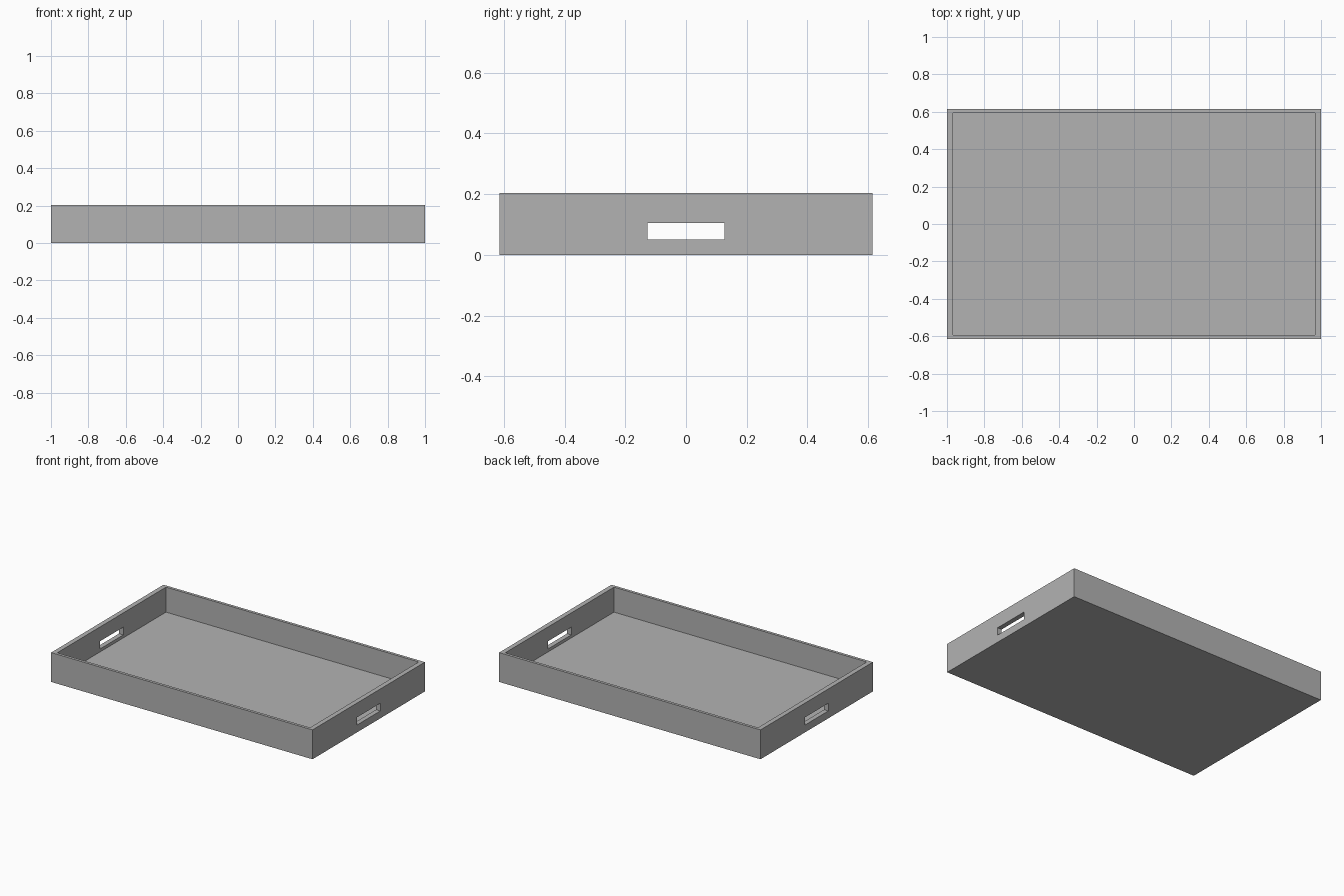
import bpy
import bmesh
from mathutils import Vector

# Remove the default cube
cube = bpy.data.objects.get("Cube")
if cube:
    bpy.data.objects.remove(cube, do_unlink=True)

LENGTH, DEPTH, HEIGHT = 2.0, 1.228, 0.203
END_WALL, SIDE_WALL, FLOOR = 0.033, 0.028, 0.03
HANDLE_WIDTH, HANDLE_LOW, HANDLE_HIGH = 0.255, 0.051, 0.104

grey = bpy.data.materials.new("plain grey")
grey.use_nodes = True
colour = (0.45, 0.45, 0.45, 1)
grey.diffuse_color = colour
grey.node_tree.nodes["Principled BSDF"].inputs["Base Color"].default_value = colour


def box(name, size, bottom, hidden=False):
    """Box centred on the z axis with its underside at the given height."""
    bm = bmesh.new()
    bmesh.ops.create_cube(bm, size=1)
    bmesh.ops.scale(bm, vec=size, verts=bm.verts)
    bmesh.ops.translate(bm, vec=(0, 0, bottom + size[2] / 2), verts=bm.verts)
    mesh = bpy.data.meshes.new(name)
    bm.to_mesh(mesh)
    bm.free()
    obj = bpy.data.objects.new(name, mesh)
    bpy.context.collection.objects.link(obj)
    obj.hide_render = hidden
    obj.hide_viewport = hidden
    mesh.materials.append(grey)
    return obj


# Tray body: the top face becomes a rim, and its centre sinks to the floor
tray = box("tray", (LENGTH, DEPTH, HEIGHT), 0)
bm = bmesh.new()
bm.from_mesh(tray.data)
bm.normal_update()
floor = max(bm.faces, key=lambda f: f.normal.z)
bmesh.ops.inset_individual(bm, faces=[floor], thickness=SIDE_WALL)
for v in floor.verts:
    v.co.x = (LENGTH / 2 - END_WALL) * (1 if v.co.x > 0 else -1)
sunk = bmesh.ops.extrude_discrete_faces(bm, faces=[floor])["faces"][0]
bmesh.ops.translate(bm, vec=Vector((0, 0, FLOOR - HEIGHT)), verts=sunk.verts)
bmesh.ops.recalc_face_normals(bm, faces=bm.faces)
bm.to_mesh(tray.data)
bm.free()

# Handle slots through both end walls
cutter = box("handle_cutter", (LENGTH + 0.2, HANDLE_WIDTH, HANDLE_HIGH - HANDLE_LOW),
             HANDLE_LOW, hidden=True)
slots = tray.modifiers.new("handle_slots", "BOOLEAN")
slots.operation = "DIFFERENCE"
slots.solver = "EXACT"
slots.object = cutter
